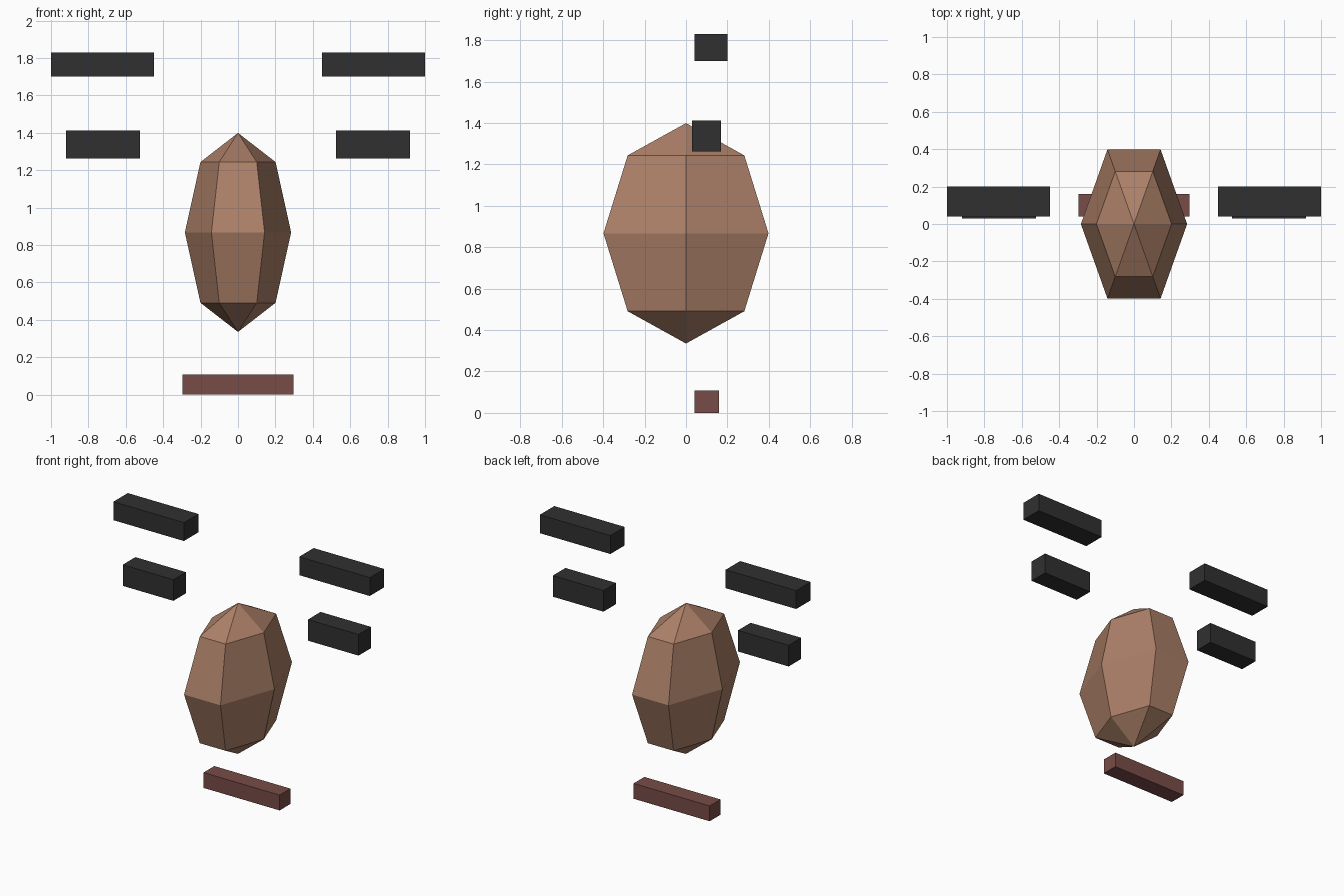
import bpy
from mathutils import Matrix

if "Cube" in bpy.data.objects:
    bpy.data.objects.remove(bpy.data.objects["Cube"])


def srgb(r, g, b):
    lin = [((c / 255 + 0.055) / 1.055) ** 2.4 for c in (r, g, b)]
    return (*lin, 1.0)


def make_material(name, color):
    mat = bpy.data.materials.new(name)
    mat.diffuse_color = color
    mat.use_nodes = True
    mat.node_tree.nodes["Principled BSDF"].inputs["Base Color"].default_value = mat.diffuse_color
    return mat


skin = make_material("tan skin", srgb(172, 128, 104))
dark = make_material("charcoal", srgb(48, 48, 48))
lip = make_material("dull red", srgb(120, 76, 71))


def finish(name, mat):
    obj = bpy.context.object
    obj.name = name
    obj.data.materials.append(mat)
    return obj


def box(name, mat, x, y, z):
    """Box spanning the (low, high) range on each axis."""
    bpy.ops.mesh.primitive_cube_add(size=1)
    obj = finish(name, mat)
    spans = (x, y, z)
    obj.data.transform(Matrix.Diagonal((*[b - a for a, b in spans], 1)))
    obj.location = [(a + b) / 2 for a, b in spans]
    return obj


# Nose: six-sided faceted ellipsoid with corners on the x axis
bpy.ops.mesh.primitive_uv_sphere_add(segments=6, ring_count=4, radius=1)
nose = finish("nose", skin)
if max(v.co.x for v in nose.data.vertices) < 0.95:
    nose.data.transform(Matrix.Rotation(0.5235988, 4, 'Z'))
nose.data.transform(Matrix.Diagonal((0.284, 0.46, 0.532, 1)))
nose.location = (0, 0, 0.867)

# Brows and eyes on both sides
for side, s in (("left", -1), ("right", 1)):
    box(side + "_brow", dark, sorted((s * 0.45, s * 1.0)), (0.04, 0.2), (1.7, 1.83))
    box(side + "_eye", dark, sorted((s * 0.525, s * 0.92)), (0.03, 0.17), (1.262, 1.411))

# Mouth
box("mouth", lip, (-0.297, 0.297), (0.04, 0.16), (0, 0.108))
